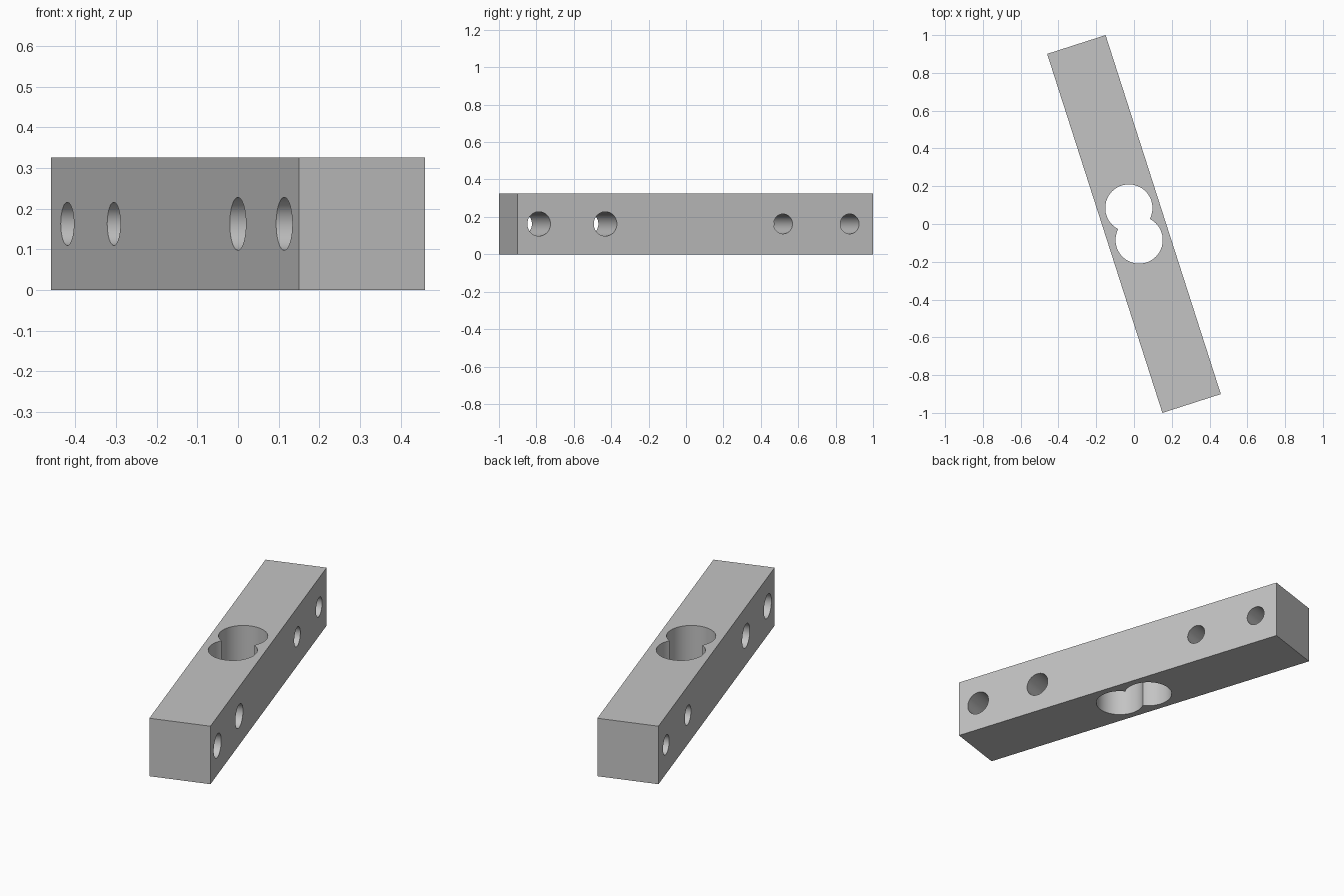
import bpy
import math

if "Cube" in bpy.data.objects:
    bpy.data.objects.remove(bpy.data.objects["Cube"], do_unlink=True)

LENGTH, WIDTH = 1.996, 0.325
MID = WIDTH / 2

grey = bpy.data.materials.new("plain grey")
grey.use_nodes = True
grey.diffuse_color = (0.55, 0.55, 0.55, 1)
grey.node_tree.nodes["Principled BSDF"].inputs["Base Color"].default_value = grey.diffuse_color

# Square bar, long side along y until the final turn
bpy.ops.mesh.primitive_cube_add(size=1, location=(0, 0, MID))
bar = bpy.context.object
bar.name = "drilled_bar"
bar.scale = (WIDTH, LENGTH, WIDTH)
bpy.ops.object.transform_apply(location=True, rotation=True, scale=True)
bar.data.materials.append(grey)


def drill(y, radius, sideways):
    """Cut one round hole right through the bar at position y."""
    turn = (0, math.pi / 2, 0) if sideways else (0, 0, 0)
    bpy.ops.mesh.primitive_cylinder_add(vertices=64, radius=radius, depth=1,
                                        location=(0, y, MID), rotation=turn)
    cutter = bpy.context.object
    cutter.name = "hole_cutter"
    cutter.hide_render = True
    cutter.data.materials.append(grey)
    bpy.context.view_layer.objects.active = bar
    cut = bar.modifiers.new("hole", "BOOLEAN")
    cut.operation = "DIFFERENCE"
    cut.solver = "EXACT"
    cut.object = cutter
    bpy.ops.object.modifier_apply(modifier=cut.name)
    bpy.data.objects.remove(cutter, do_unlink=True)


# Overlapping pair of upright holes in the middle
for y in (-0.089, 0.089):
    drill(y, 0.125, False)

# Cross holes: wider pair at the front, narrower pair at the back
for y, radius in ((-0.878, 0.065), (-0.505, 0.065), (0.493, 0.053), (0.867, 0.053)):
    drill(y, radius, True)

# Turn the bar and shade the hole walls smooth
bpy.ops.object.select_all(action="DESELECT")
bar.select_set(True)
bpy.context.view_layer.objects.active = bar
bar.rotation_euler.z = math.radians(17.8)
bpy.ops.object.transform_apply(location=False, rotation=True, scale=False)
bpy.ops.object.shade_smooth_by_angle(angle=math.radians(30))
